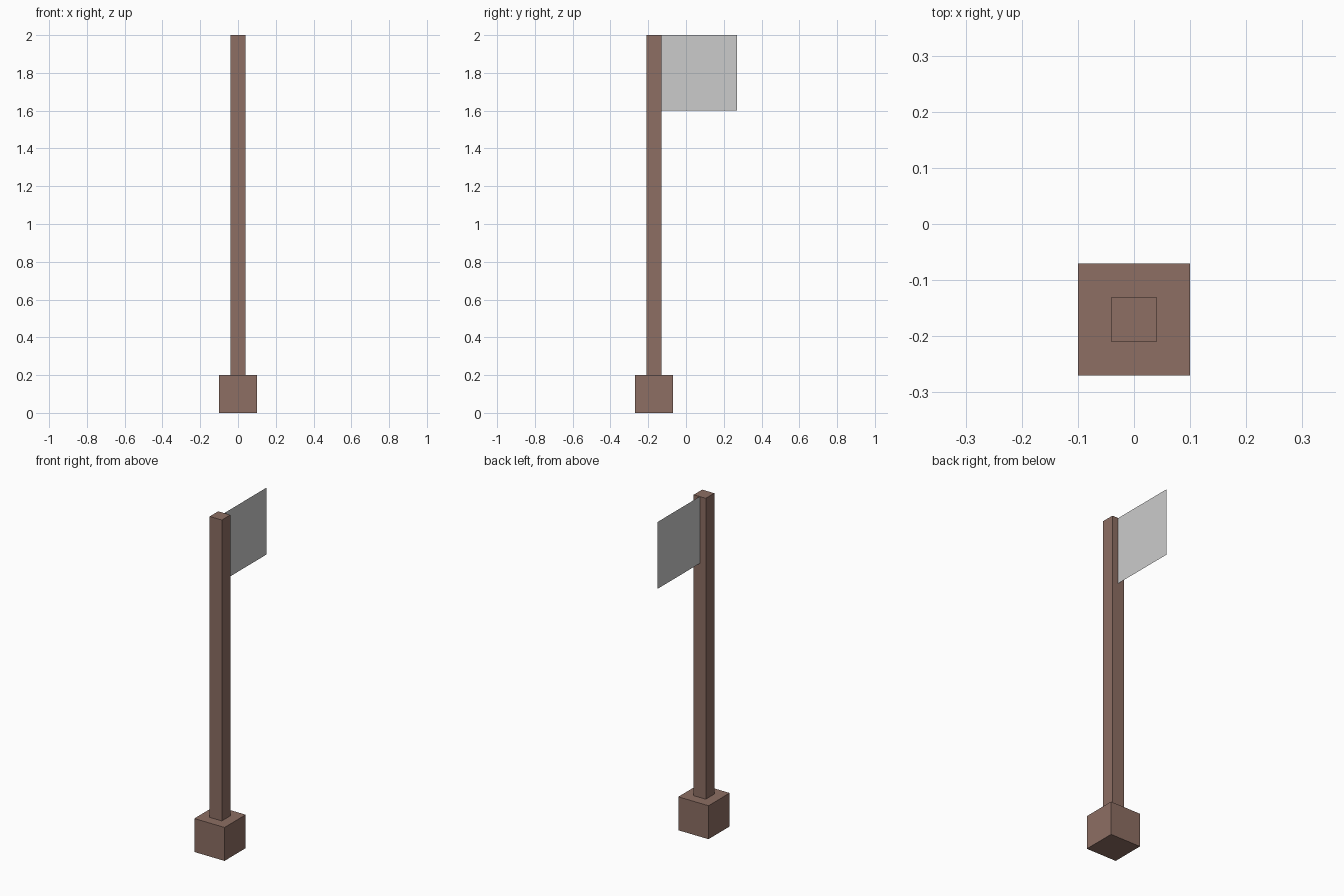
import bpy
from math import pi

if "Cube" in bpy.data.objects:
    bpy.data.objects.remove(bpy.data.objects["Cube"])

POLE_Y = -0.17

wood = bpy.data.materials.new("brown_wood")
wood.diffuse_color = (0.266, 0.156, 0.125, 1)
wood.use_nodes = True
wood.node_tree.nodes["Principled BSDF"].inputs["Base Color"].default_value = wood.diffuse_color


def box(name, width, z0, z1):
    """Square upright block centred on the pole axis."""
    bpy.ops.mesh.primitive_cube_add(size=1, location=(0, POLE_Y, (z0 + z1) / 2))
    ob = bpy.context.object
    ob.name = name
    ob.scale = (width, width, z1 - z0)
    bpy.ops.object.transform_apply(location=False, rotation=False, scale=True)
    ob.data.materials.append(wood)
    return ob


# Base block and pole
box("base", 0.2, 0.0, 0.2)
box("pole", 0.08, 0.2, 2.0)

# Flag: single square sheet behind the pole, in the x = 0 plane
bpy.ops.mesh.primitive_plane_add(size=0.4, location=(0, 0.07, 1.8), rotation=(0, pi / 2, 0))
bpy.context.object.name = "flag"
bpy.ops.object.transform_apply(location=False, rotation=True, scale=False)
